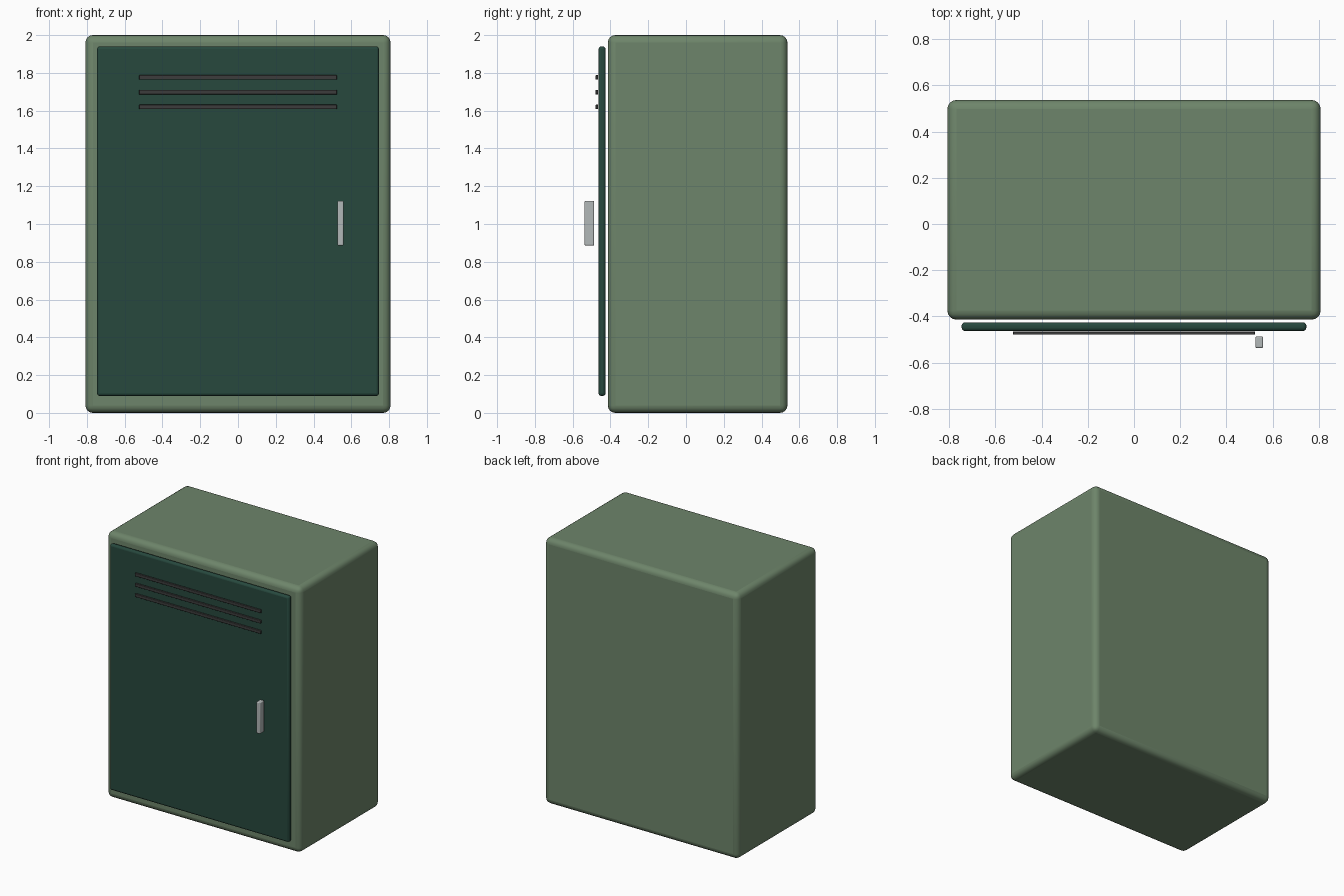
import bpy
import math

if "Cube" in bpy.data.objects:
    bpy.data.objects.remove(bpy.data.objects["Cube"])


def material(name, color):
    mat = bpy.data.materials.new(name)
    mat.diffuse_color = (*color, 1.0)
    mat.use_nodes = True
    mat.node_tree.nodes["Principled BSDF"].inputs["Base Color"].default_value = mat.diffuse_color
    return mat


def box(name, x, y, z, mat, bevel, segments):
    """Bevelled box from (min, max) ranges on each axis."""
    bpy.ops.mesh.primitive_cube_add(
        size=1, location=[(a + b) / 2 for a, b in (x, y, z)])
    obj = bpy.context.object
    obj.name = name
    obj.scale = [b - a for a, b in (x, y, z)]
    bpy.ops.object.transform_apply(location=False, rotation=False, scale=True)
    mod = obj.modifiers.new("rounded_edges", "BEVEL")
    mod.width = bevel
    mod.segments = segments
    obj.data.materials.append(mat)
    bpy.ops.object.shade_smooth_by_angle(angle=math.radians(35))
    return obj


body_green = material("body_green", (0.155, 0.235, 0.145))
door_green = material("door_green", (0.02, 0.066, 0.048))
dark = material("dark_vent", (0.045, 0.045, 0.045))
metal = material("handle_metal", (0.45, 0.48, 0.48))

# Cabinet and door, which stands just clear of the front
box("cabinet_body", (-0.808, 0.808), (-0.414, 0.537), (0, 2), body_green, 0.04, 4)
box("door", (-0.746, 0.746), (-0.463, -0.426), (0.09, 1.94), door_green, 0.014, 3)

# Vent slats
for i in range(3):
    z = 1.62 + i * 0.078
    box(f"vent_slat_{i + 1}", (-0.524, 0.524), (-0.479, -0.465),
        (z - 0.012, z + 0.012), dark, 0.003, 2)

# Handle
box("handle", (0.526, 0.559), (-0.537, -0.486), (0.886, 1.122), metal, 0.006, 3)
